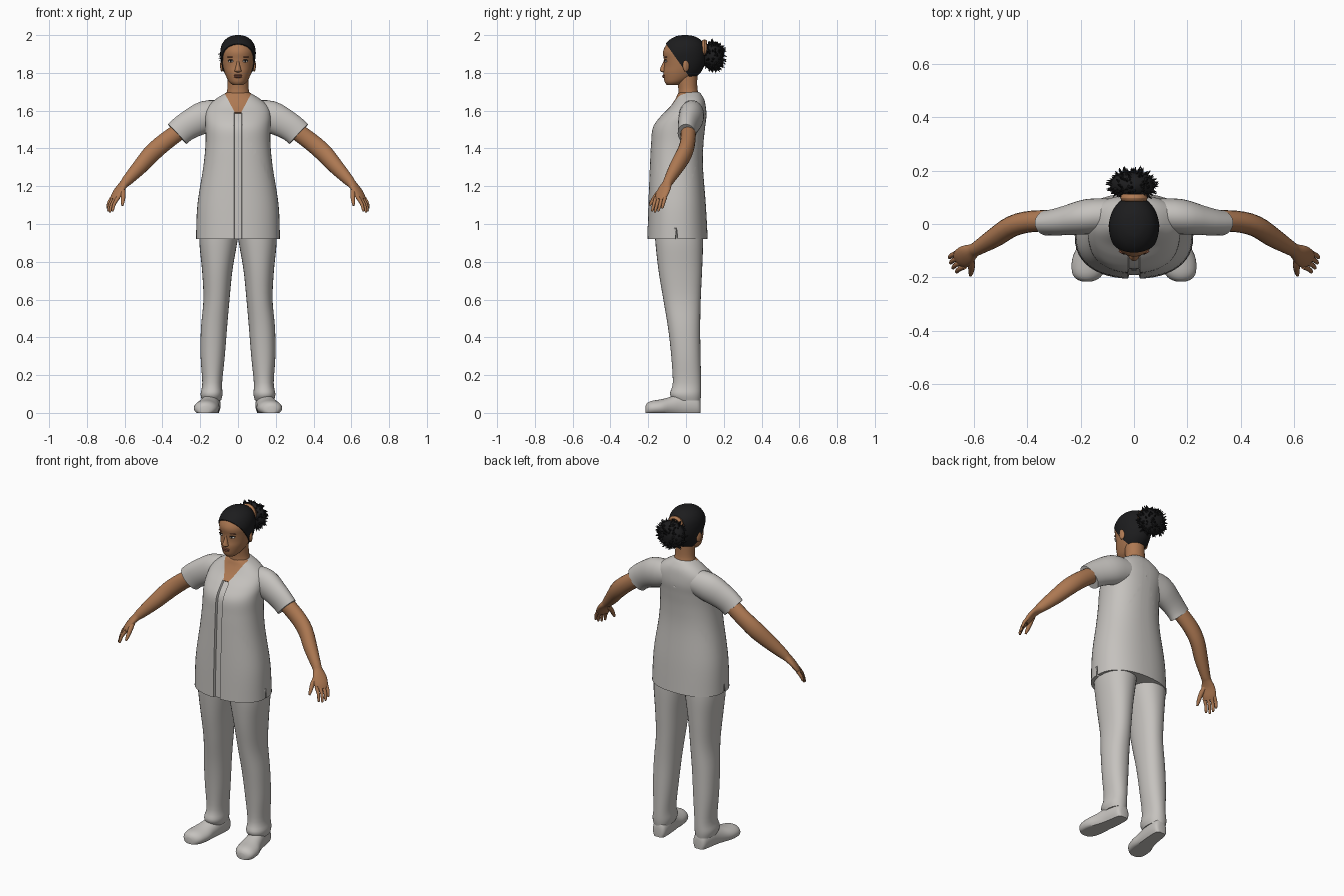
import bpy, bmesh, math, random
from mathutils import Vector, Matrix

if "Cube" in bpy.data.objects:
    bpy.data.objects.remove(bpy.data.objects["Cube"])

random.seed(4)


def material(name, col):
    m = bpy.data.materials.new(name)
    m.diffuse_color = (*col, 1)
    m.use_nodes = True
    m.node_tree.nodes["Principled BSDF"].inputs["Base Color"].default_value = m.diffuse_color
    return m


CLOTH = material("grey_cloth", (0.56, 0.54, 0.515))
SKIN = material("brown_skin", (0.42, 0.19, 0.085))
HAIR = material("black_hair", (0.012, 0.012, 0.013))
LIP = material("lip_brown", (0.27, 0.095, 0.055))
WHITE = material("eye_white", (0.6, 0.57, 0.53))


def spline(rows, steps):
    """Catmull-Rom interpolation through rows of numbers."""
    out = []
    for i in range(len(rows) - 1):
        a, b, c, d = (rows[max(i - 1, 0)], rows[i], rows[i + 1], rows[min(i + 2, len(rows) - 1)])
        for k in range(steps):
            t = k / steps
            out.append([q + 0.5 * t * (r - p + t * (2 * p - 5 * q + 4 * r - s + t * (3 * (q - r) + s - p)))
                        for p, q, r, s in zip(a, b, c, d)])
    return out + [list(rows[-1])]


def bridge(rings):
    """Closed skin through rings of points."""
    bm = bmesh.new()
    vs = [[bm.verts.new(p) for p in ring] for ring in rings]
    n = len(vs[0])
    for a, b in zip(vs, vs[1:]):
        for i in range(n):
            j = (i + 1) % n
            bm.faces.new((a[i], a[j], b[j], b[i]))
    bm.faces.new(vs[0])
    bm.faces.new(vs[-1])
    return bm


def finish(name, bm, *mats, angle=45):
    bmesh.ops.recalc_face_normals(bm, faces=bm.faces)
    me = bpy.data.meshes.new(name)
    bm.to_mesh(me)
    bm.free()
    for m in mats:
        me.materials.append(m)
    me.shade_smooth()
    me.set_sharp_from_angle(angle=math.radians(angle))
    ob = bpy.data.objects.new(name, me)
    bpy.context.collection.objects.link(ob)
    return ob


def loft(rows, steps=4, n=32, p=2.0, s=1, grow=0.0):
    """Horizontal rings from rows (z, x0, x1, y0, y1); p above 2 is squarer."""
    rings = []
    for z, x0, x1, y0, y1 in spline(rows, steps):
        ring = []
        for i in range(n):
            a = 2 * math.pi * i / n
            c, d = (math.copysign(abs(f(a)) ** (2 / p), f(a)) for f in (math.cos, math.sin))
            ring.append((s * ((x0 + x1) / 2 + ((x1 - x0) / 2 + grow) * c),
                         (y0 + y1) / 2 + ((y1 - y0) / 2 + grow) * d, z))
        rings.append(ring)
    return bridge(rings)


def tube(rows, steps=3, n=16, s=1):
    """Limb along rows (x, y, z, level radius, other radius)."""
    pts = spline(rows, steps)
    rings = []
    for i, (x, y, z, ru, rv) in enumerate(pts):
        t = (Vector(pts[min(i + 1, len(pts) - 1)][:3]) - Vector(pts[max(i - 1, 0)][:3])).normalized()
        u = t.cross(Vector((0, 0, 1))).normalized()
        v = t.cross(u)
        ring = []
        for k in range(n):
            a = 2 * math.pi * k / n
            q = Vector((x, y, z)) + u * ru * math.cos(a) + v * rv * math.sin(a)
            ring.append((s * q.x, q.y, q.z))
        rings.append(ring)
    return bridge(rings)


def ball(name, loc, size, mat, rot=0.0, n=16):
    bm = bmesh.new()
    bmesh.ops.create_uvsphere(bm, u_segments=n, v_segments=n // 2, radius=1, matrix=Matrix.Translation(loc)
                              @ Matrix.Rotation(rot, 4, 'Z') @ Matrix.Diagonal((*size, 1)))
    return finish(name, bm, mat, angle=80)


def cut(bm, co, no):
    bmesh.ops.bisect_plane(bm, geom=bm.verts[:] + bm.edges[:] + bm.faces[:], plane_co=co, plane_no=no)


# Tunic body, with V neckline and recessed front strip
sym = lambda rows: [(z, -r, r, a, b) for z, r, a, b in rows]
bm = loft(sym([(0.92, .222, -.205, .115), (1.1, .215, -.2, .105), (1.3, .184, -.192, .09),
               (1.42, .172, -.186, .092), (1.51, .172, -.176, .101), (1.57, .174, -.135, .108),
               (1.62, .162, -.085, .105), (1.66, .12, -.057, .096), (1.69, .072, -.043, .078),
               (1.7, .05, -.03, .065)]), steps=5, n=48, p=2.3)
V0, V1, SLOPE = 1.585, 0.014, 0.53
for s in (-1, 1):
    cut(bm, (s * V1, 0, V0), (1, 0, -s * SLOPE))
    cut(bm, (s * .018, 0, 0), (1, 0, 0))
    cut(bm, (s * .022, 0, 0), (1, 0, 0))
cut(bm, (0, 0, V0), (0, 0, 1))
for v in bm.verts:
    if abs(v.co.x) < .0185 and v.co.y < -.05 and v.co.z < V0 + .001:
        v.co.y += .014
for f in bm.faces:
    c = f.calc_center_median()
    if c.y < 0 and c.z > V0 and abs(c.x) < V1 + (c.z - V0) * SLOPE:
        f.material_index = 1
tunic = finish("tunic", bm, CLOTH, SKIN)

# Hem slits cut into both sides of the tunic
bm = bmesh.new()
for s in (-1, 1):
    bmesh.ops.create_cone(bm, cap_ends=True, segments=4, radius1=.012, radius2=.001, depth=.09,
                          matrix=Matrix.Translation((s * .215, -.05, .945)) @ Matrix.Diagonal((2.2, 1, 1, 1)))
slits = finish("slit_cutter", bm, CLOTH)
slits.hide_render = True
slits.hide_set(True)
mod = tunic.modifiers.new("slits", 'BOOLEAN')
mod.operation, mod.object = 'DIFFERENCE', slits

# Neck and head
finish("neck", loft(sym([(1.63, .07, -.025, .07), (1.68, .064, -.04, .068), (1.72, .056, -.041, .06),
                         (1.79, .056, -.05, .06)])), SKIN)
HEAD = sym([(1.735, .026, -.1, -.035), (1.75, .045, -.112, 0), (1.775, .06, -.118, .045),
            (1.805, .072, -.12, .075), (1.835, .08, -.116, .09), (1.87, .086, -.117, .099),
            (1.91, .089, -.122, .1), (1.945, .082, -.107, .092), (1.972, .064, -.082, .072),
            (1.99, .035, -.048, .04), (1.996, .006, -.016, .005)])
finish("head", loft(HEAD, n=40), SKIN, angle=80)

# Hair cap: a slightly larger head shell trimmed along a sloping hairline
bm = loft([(z + max(0, z - 1.9) * .04, *r) for z, *r in HEAD], n=40, grow=.005)
bmesh.ops.bisect_plane(bm, geom=bm.verts[:] + bm.edges[:] + bm.faces[:], plane_co=(0, -.105, 1.952),
                       plane_no=(0, .19, .135), clear_inner=True)
bmesh.ops.holes_fill(bm, edges=[e for e in bm.edges if e.is_boundary])
finish("hair_cap", bm, HAIR, angle=60)

# Hair tie
bm = bridge([[((.042 + .009 * math.cos(b)) * math.cos(a), .098 + .014 * math.sin(b),
               1.926 + (.042 + .009 * math.cos(b)) * math.sin(a)) for a in
              [2 * math.pi * i / 24 for i in range(24)]] for b in [2 * math.pi * j / 8 for j in range(9)]])
finish("hair_tie", bm, SKIN, angle=80)

# Spiky hair bun
C, R = Vector((-.006, .145, 1.888)), Vector((.084, .054, .076))
ball("hair_bun", C, R, HAIR, n=24)
bm = bmesh.new()
for i in range(200):
    d = Vector((random.gauss(0, 1), random.gauss(.15, .8), random.gauss(0, 1))).normalized()
    base = C + Vector((d.x * R.x, d.y * R.y, d.z * R.z)) * .88
    aim = (d + Vector([random.uniform(-.35, .35) for _ in range(3)])).to_track_quat('Z', 'Y')
    h = random.uniform(.018, .036)
    bmesh.ops.create_cone(bm, segments=5, radius1=.009, radius2=.0008, depth=h,
                          matrix=Matrix.Translation(base + d * h * .35) @ aim.to_matrix().to_4x4())
finish("bun_spikes", bm, HAIR)

# Face centre
finish("nose", loft(sym([(1.803, .008, -.124, -.1), (1.81, .019, -.137, -.1), (1.822, .015, -.137, -.1),
                         (1.85, .008, -.124, -.1), (1.875, .006, -.114, -.1)]), n=16), SKIN, angle=80)
ball("upper_lip", (0, -.117, 1.787), (.025, .008, .005), LIP)
ball("lower_lip", (0, -.117, 1.779), (.022, .009, .006), LIP)

for s, side in ((-1, "right"), (1, "left")):
    # Eyes, brows and ears
    ball(side + "_eye", (s * .038, -.107, 1.862), (.015, .005, .006), WHITE, rot=s * .3)
    ball(side + "_iris", (s * .037, -.111, 1.862), (.0055, .003, .0055), HAIR)
    ball(side + "_lash", (s * .039, -.108, 1.868), (.017, .005, .002), HAIR, rot=s * .3)
    ball(side + "_brow", (s * .04, -.107, 1.884), (.019, .005, .0025), LIP, rot=s * .3)
    ball(side + "_ear", (s * .085, .0, 1.838), (.009, .018, .032), SKIN, rot=s * .3)

    # Short sleeve
    finish(side + "_sleeve", tube([(.08, .035, 1.585, .06, .07), (.17, .028, 1.568, .066, .085),
                                   (.25, .014, 1.53, .056, .077), (.295, .007, 1.5, .05, .073),
                                   (.322, .004, 1.476, .048, .072)], n=28, s=s), CLOTH)

    # Bare arm and palm
    finish(side + "_arm", tube([(.27, .012, 1.52, .04, .045), (.38, .01, 1.44, .04, .047),
                                (.455, -.008, 1.375, .04, .048), (.52, -.05, 1.302, .037, .041),
                                (.585, -.09, 1.232, .027, .029), (.602, -.1, 1.213, .027, .023),
                                (.625, -.115, 1.185, .038, .018), (.645, -.13, 1.15, .039, .016),
                                (.656, -.139, 1.128, .031, .011)], n=20, s=s), SKIN, angle=70)

    # Fingers and thumb
    for name, k, l in (("little", -.03, .75), ("ring", -.011, .95), ("middle", .009, 1.03), ("index", .029, .95)):
        x, y, z = .65 - .56 * k, -.135 - .83 * k, 1.14
        finish(f"{side}_{name}_finger", tube([(x, y, z, .01, .01), (x + .022 * l, y - .011 * l, z - .035 * l, .009, .009),
                                              (x + .031 * l, y - .02 * l, z - .069 * l, .007, .007),
                                              (x + .033 * l, y - .022 * l, z - .077 * l, .003, .003)],
                                             n=10, s=s), SKIN, angle=80)
    finish(side + "_thumb", tube([(.612, -.118, 1.195, .014, .014), (.608, -.155, 1.155, .013, .013),
                                  (.61, -.18, 1.118, .01, .01), (.612, -.193, 1.098, .005, .005)],
                                 n=10, s=s), SKIN, angle=80)

    # Trouser leg
    finish(side + "_trouser_leg", loft([(.065, .09, .19, -.065, .076), (.1, .082, .198, -.085, .08),
                                        (.16, .084, .189, -.07, .08), (.3, .07, .198, -.078, .077),
                                        (.45, .058, .196, -.095, .075), (.6, .045, .183, -.12, .078),
                                        (.75, .03, .19, -.145, .085), (.88, .008, .203, -.16, .09),
                                        (.95, -.005, .205, -.165, .09)], n=32, p=2.2, s=s), CLOTH)

    # Shoe: sections from heel to toe with a flat bottom
    rings = []
    for y, cx, r, top in spline([(.078, .135, .02, .055), (.068, .135, .038, .088), (.03, .138, .046, .108),
                                 (-.03, .145, .05, .105), (-.08, .155, .056, .086), (-.13, .165, .066, .072),
                                 (-.18, .172, .06, .064), (-.205, .175, .042, .052), (-.215, .176, .018, .036)], 3):
        rings.append([(s * (cx + r * math.cos(a)), y, max(0, top * (.38 + .62 * math.sin(a))))
                      for a in [2 * math.pi * i / 28 for i in range(28)]])
    finish(side + "_shoe", bridge(rings), CLOTH, angle=50)
